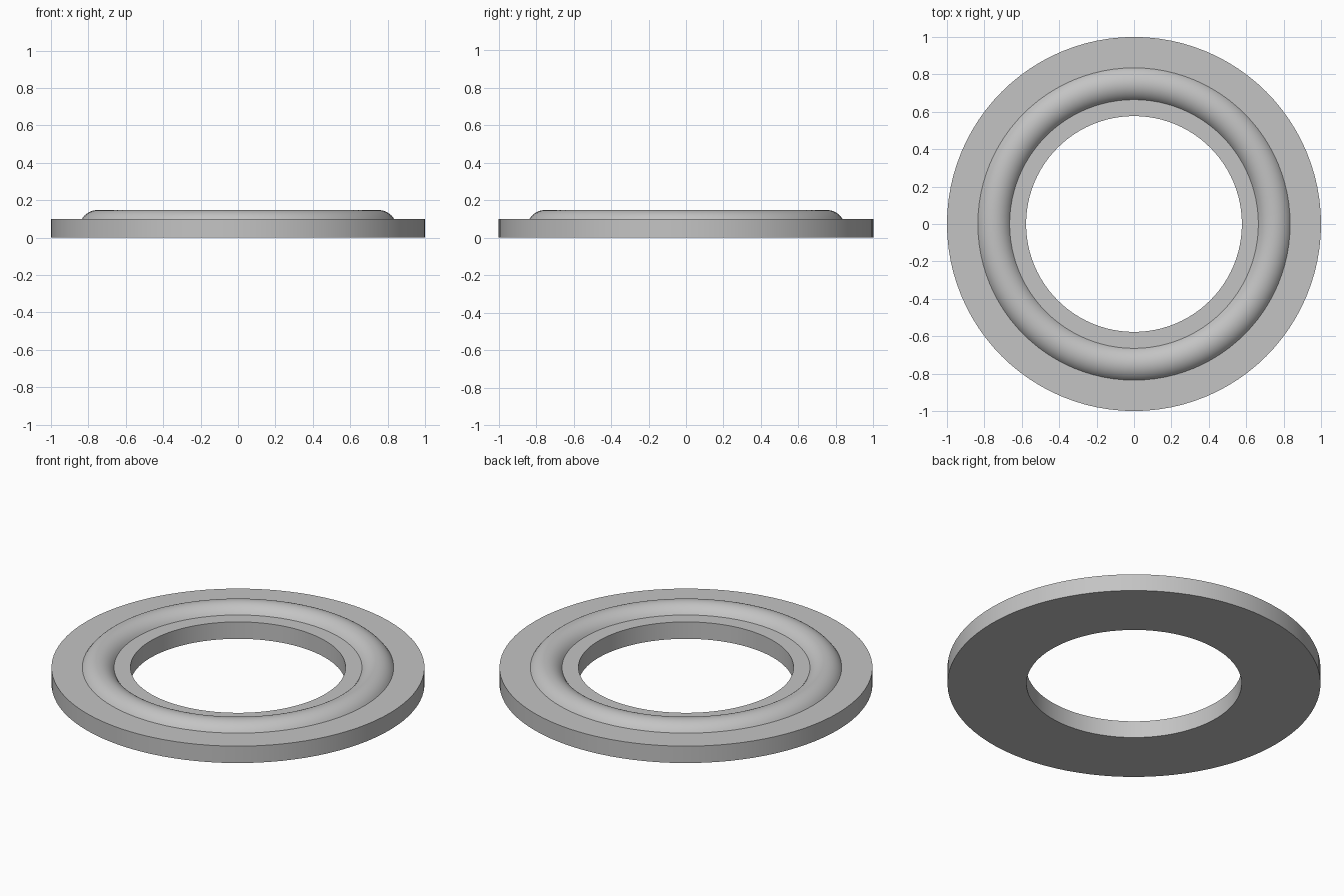
import bpy
import bmesh
from math import sqrt, asin, sin, cos, tau

cube = bpy.data.objects.get("Cube")
if cube:
    bpy.data.objects.remove(cube)

OUTER, INNER, THICK = 1.0, 0.577, 0.10
BEAD_R, BEAD_MID, BEAD_HALF = 0.10, 0.75, 0.085
SEGMENTS, ARC_STEPS = 96, 16

# Grey metal
grey = bpy.data.materials.new("grey metal")
grey.use_nodes = True
colour = (0.55, 0.55, 0.55, 1)
grey.diffuse_color = colour
grey.node_tree.nodes["Principled BSDF"].inputs["Base Color"].default_value = colour

# Cross-section: flat washer with a rounded bead on its top face
half_angle = asin(BEAD_HALF / BEAD_R)
bead_z = THICK - sqrt(BEAD_R ** 2 - BEAD_HALF ** 2)
profile = [(INNER, THICK), (INNER, 0), (OUTER, 0), (OUTER, THICK)]
for i in range(ARC_STEPS + 1):
    a = half_angle * (1 - 2 * i / ARC_STEPS)
    profile.append((BEAD_MID + BEAD_R * sin(a), bead_z + BEAD_R * cos(a)))

# Revolve the closed section around the z axis
bm = bmesh.new()
verts = [bm.verts.new((r, 0, z)) for r, z in profile]
edges = [bm.edges.new((v, verts[i - 1])) for i, v in enumerate(verts)]
bmesh.ops.spin(bm, geom=verts + edges, cent=(0, 0, 0), axis=(0, 0, 1),
               angle=tau, steps=SEGMENTS, use_merge=True)
bmesh.ops.remove_doubles(bm, verts=bm.verts, dist=0.0001)
bmesh.ops.recalc_face_normals(bm, faces=bm.faces)
mesh = bpy.data.meshes.new("beaded_ring")
bm.to_mesh(mesh)
bm.free()
mesh.materials.append(grey)

ring = bpy.data.objects.new("beaded_ring", mesh)
bpy.context.collection.objects.link(ring)
bpy.ops.object.select_all(action="DESELECT")
ring.select_set(True)
bpy.context.view_layer.objects.active = ring
bpy.ops.object.shade_smooth_by_angle()
